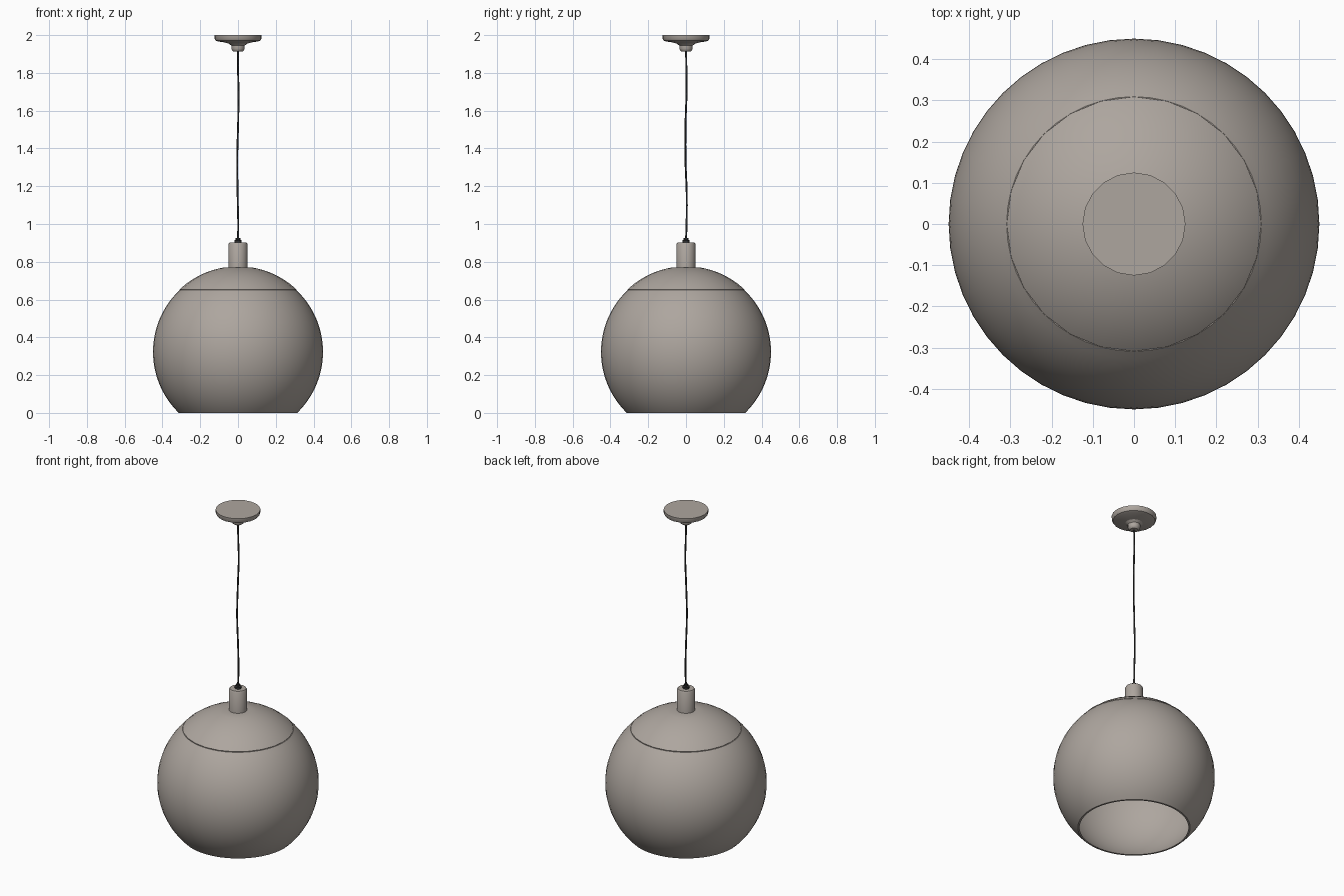
import bpy, bmesh, math

if "Cube" in bpy.data.objects:
    bpy.data.objects.remove(bpy.data.objects["Cube"])

def material(name, rgb):
    m = bpy.data.materials.new(name)
    m.diffuse_color = (*rgb, 1)
    m.use_nodes = True
    m.node_tree.nodes["Principled BSDF"].inputs["Base Color"].default_value = m.diffuse_color
    return m

GREY = material("warm_grey", (0.42, 0.38, 0.345))
DARK = material("dark_cord", (0.03, 0.03, 0.03))

def finish(ob, mat, angle=35):
    ob.data.materials.append(mat)
    bpy.ops.object.select_all(action='DESELECT')
    ob.select_set(True)
    bpy.context.view_layer.objects.active = ob
    bpy.ops.object.shade_smooth_by_angle(angle=math.radians(angle))

def lathe(name, profile, seg, mat, closed=False):
    """Revolve (radius, z) points, given so that the faces point outward."""
    bm = bmesh.new()
    pts = profile + [profile[0]] if closed else profile
    vs = [bm.verts.new((r, 0, z)) for r, z in pts]
    es = [bm.edges.new((a, b)) for a, b in zip(vs, vs[1:])]
    bmesh.ops.spin(bm, geom=vs + es, cent=(0, 0, 0), axis=(0, 0, 1),
                   angle=2 * math.pi, steps=seg, use_duplicate=False)
    bmesh.ops.remove_doubles(bm, verts=bm.verts, dist=1e-5)
    bmesh.ops.recalc_face_normals(bm, faces=bm.faces)
    me = bpy.data.meshes.new(name)
    bm.to_mesh(me)
    bm.free()
    ob = bpy.data.objects.new(name, me)
    bpy.context.collection.objects.link(ob)
    finish(ob, mat)
    return ob

def arc(r, z0, z1, n, cz=0.323):
    """Sphere profile between two heights, evenly spaced by angle."""
    a0, a1 = math.asin((z0 - cz) / r), math.asin((z1 - cz) / r)
    return [(r * math.cos(a0 + (a1 - a0) * i / n),
             cz + r * math.sin(a0 + (a1 - a0) * i / n)) for i in range(n + 1)]

# Open globe shade with a thin wall
lathe("globe_shade", arc(0.45, 0.0, 0.65, 28) + arc(0.443, 0.65, 0.0, 28),
      48, GREY, closed=True)

# Shallow cap with a rolled edge
dome = arc(0.453, 0.665, 0.77, 8)
lathe("shade_cap", [(0.295, 0.646), (0.306, 0.648), (0.309, 0.654)] + dome
      + [(0.03, 0.768)] + arc(0.443, 0.764, 0.646, 8), 24, GREY, closed=True)

# Socket tube on the cap
lathe("socket_tube", [(0, 0.755), (0.05, 0.755), (0.05, 0.894), (0.045, 0.902),
                      (0, 0.902)], 24, GREY)

# Cord grip
lathe("cord_grip", [(0, 0.90), (0.019, 0.90), (0.019, 0.913), (0.012, 0.917),
                    (0.012, 0.925), (0, 0.925)], 12, DARK)

# Slightly wavy cord
cu = bpy.data.curves.new("cord", 'CURVE')
cu.dimensions = '3D'
cu.bevel_depth = 0.005
cu.bevel_resolution = 1
cu.resolution_u = 6
path = [(0, 0, 0.915), (0.001, 0.003, 1.0), (-0.002, 0.004, 1.15), (-0.004, -0.003, 1.35),
        (0.001, -0.002, 1.55), (0.003, 0.003, 1.7), (0, 0.002, 1.82), (0, 0, 1.93)]
sp = cu.splines.new('BEZIER')
sp.bezier_points.add(len(path) - 1)
for p, co in zip(sp.bezier_points, path):
    p.co = co
    p.handle_left_type = p.handle_right_type = 'AUTO'
cord = bpy.data.objects.new("cord", cu)
bpy.context.collection.objects.link(cord)
bpy.context.view_layer.objects.active = cord
cord.select_set(True)
bpy.ops.object.select_all(action='DESELECT')
cord.select_set(True)
bpy.ops.object.convert(target='MESH')
finish(bpy.context.object, DARK, 60)

# Ceiling canopy and its collar
lathe("ceiling_canopy", [(0, 1.955), (0.05, 1.955), (0.075, 1.962), (0.105, 1.966),
                         (0.118, 1.971), (0.124, 1.98), (0.125, 2.0), (0, 2.0)], 20, GREY)
lathe("canopy_collar", [(0, 1.912), (0.024, 1.912), (0.031, 1.918), (0.035, 1.928),
                        (0.035, 1.944), (0.05, 1.956), (0, 1.956)], 16, GREY)
